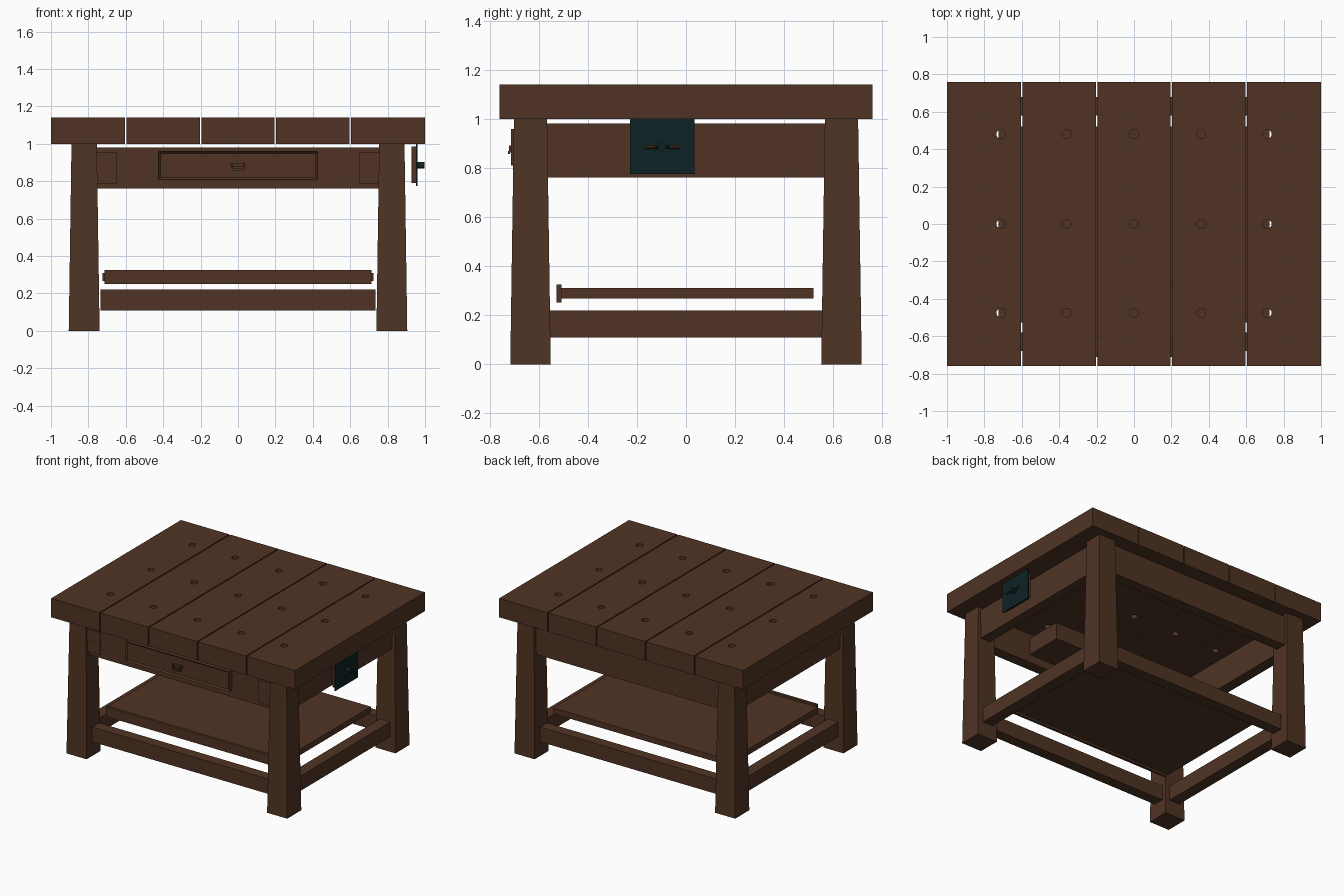
import bpy, bmesh, math
from mathutils import Matrix, Vector

if "Cube" in bpy.data.objects:
    bpy.data.objects.remove(bpy.data.objects["Cube"])


def material(name, rgb):
    m = bpy.data.materials.new(name)
    m.diffuse_color = (*rgb, 1)
    m.use_nodes = True
    m.node_tree.nodes["Principled BSDF"].inputs["Base Color"].default_value = m.diffuse_color
    return m


WOOD = material("dark_wood", (0.080, 0.0343, 0.0176))
IRON = material("teal_iron", (0.0048, 0.0165, 0.0185))


def finish(name, bm, mat):
    bmesh.ops.recalc_face_normals(bm, faces=bm.faces[:])
    me = bpy.data.meshes.new(name)
    bm.to_mesh(me)
    bm.free()
    me.materials.append(mat)
    ob = bpy.data.objects.new(name, me)
    bpy.context.collection.objects.link(ob)
    return ob


def box(name, x, y, z, mat=WOOD):
    """Box from (min, max) pairs."""
    bm = bmesh.new()
    bmesh.ops.create_cube(bm, size=1)
    for v in bm.verts:
        v.co = [lo + (c + 0.5) * (hi - lo) for c, (lo, hi) in zip(v.co, (x, y, z))]
    return finish(name, bm, mat)


def rod(name, centre, axis, radius, length, mat=WOOD, sides=16):
    bm = bmesh.new()
    rot = Vector((0, 0, 1)).rotation_difference(Vector(axis)).to_matrix().to_4x4()
    bmesh.ops.create_cone(bm, cap_ends=True, segments=sides, radius1=radius, radius2=radius,
                          depth=length, matrix=Matrix.Translation(centre) @ rot)
    return finish(name, bm, mat)


# Table top: five planks, each drilled with three through holes
for i, hx in enumerate((-0.712, -0.36, 0, 0.36, 0.712)):
    cx = -0.8 + 0.4 * i
    lo = -1 if i == 0 else cx - 0.196
    hi = 1 if i == 4 else cx + 0.196
    plank = box("top_plank", (lo, hi), (-0.76, 0.76), (1.0, 1.14))
    for hy in (-0.475, 0, 0.48):
        cutter = rod("hole_cutter", (hx, hy, 1.07), (0, 0, 1), 0.024, 0.3)
        cutter.hide_render = True
        mod = plank.modifiers.new("hole", 'BOOLEAN')
        mod.operation = 'DIFFERENCE'
        mod.solver = 'EXACT'
        mod.object = cutter
        bpy.context.view_layer.objects.active = plank
        bpy.ops.object.modifier_apply(modifier=mod.name)
        bpy.data.objects.remove(cutter)

# Tapered legs
for sx in (-1, 1):
    for sy in (-1, 1):
        leg = box("leg", (-0.0825, 0.0825), (-0.0825, 0.0825), (0, 1))
        for v in leg.data.vertices:
            k = 0.82 if v.co.z > 0.5 else 1
            v.co.x = v.co.x * k + sx * 0.8225
            v.co.y = v.co.y * k + sy * 0.6335

# Aprons and lower stretchers on all four sides
for s in (-1, 1):
    ya, ys = sorted((s * 0.60, s * 0.68)), sorted((s * 0.58, s * 0.66))
    xa, xs = sorted((s * 0.79, s * 0.87)), sorted((s * 0.775, s * 0.86))
    box("long_apron", (-0.76, 0.76), ya, (0.76, 0.98))
    box("side_apron", xa, (-0.57, 0.57), (0.76, 0.98))
    box("long_stretcher", (-0.736, 0.736), ys, (0.11, 0.22))
    box("side_stretcher", xs, (-0.555, 0.555), (0.11, 0.22))

# Lower shelf with front lip
box("shelf", (-0.725, 0.725), (-0.51, 0.52), (0.267, 0.31))
box("shelf_lip", (-0.713, 0.713), (-0.527, -0.507), (0.252, 0.325))

# Drawer: inner box plus a front with a recessed panel
box("drawer_box", (-0.41, 0.41), (-0.60, -0.32), (0.82, 0.945))
bm = bmesh.new()
bmesh.ops.create_cube(bm, size=1)
for v in bm.verts:
    v.co = (v.co.x * 0.85, -0.695 + v.co.y * 0.034, 0.884 + v.co.z * 0.148)
bm.normal_update()
front = [f for f in bm.faces if f.normal.y < -0.9]
bmesh.ops.inset_region(bm, faces=front, thickness=0.014)
bmesh.ops.translate(bm, verts=front[0].verts[:], vec=(0, 0.01, 0))
finish("drawer_front", bm, WOOD)

# Drawer pull: side lugs, a rail and a hanging grip
box("pull_rail", (-0.04, 0.04), (-0.713, -0.70), (0.879, 0.896))
for s in (-1, 1):
    box("pull_lug", sorted((s * 0.026, s * 0.036)), (-0.722, -0.705), (0.862, 0.892))
box("pull_grip", (-0.03, 0.03), (-0.726, -0.717), (0.856, 0.868))

# Plates beside the drawer, each with two pegs
for s in (-1, 1):
    box("corner_plate", sorted((s * 0.65, s * 0.757)), (-0.69, -0.675), (0.786, 0.954))
    for px in (0.69, 0.73):
        rod("plate_peg", (s * px, -0.69, 0.87), (0, 1, 0), 0.005, 0.006, sides=8)

# Side vise: wooden jaw, iron plate, screw and turning bar
VY, VZ = -0.097, 0.886
box("vise_jaw", (0.928, 0.953), (VY - 0.12, VY + 0.12), (0.79, 0.985))
box("vise_plate", (0.951, 0.960), (VY - 0.132, VY + 0.132), (0.775, 1.0), IRON)
rod("vise_screw", (0.976, VY, VZ), (1, 0, 0), 0.017, 0.04, IRON)
rod("vise_bar", (0.982, VY, VZ), (0, 1, 0), 0.006, 0.08, IRON, 10)
for s in (-1, 1):
    rod("vise_bar_grip", (0.982, VY + s * 0.05, VZ), (0, 1, 0), 0.008, 0.04, WOOD, 10)
